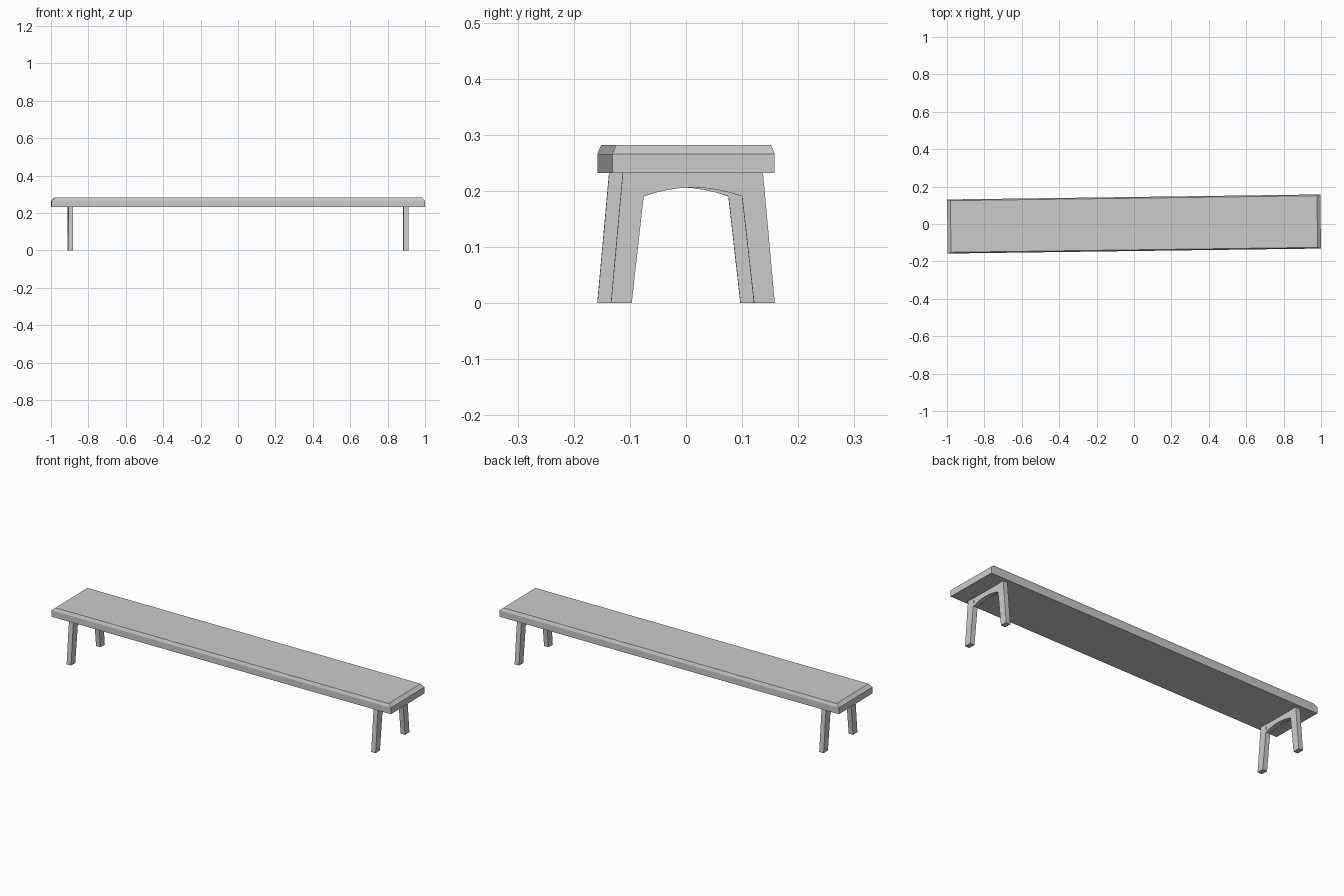
import bpy, bmesh, math
from mathutils import Matrix

if "Cube" in bpy.data.objects:
    bpy.data.objects.remove(bpy.data.objects["Cube"])

TURN = Matrix.Rotation(0.0135, 4, 'Z')  # bench stands very slightly turned


def make_object(name, bm):
    bmesh.ops.recalc_face_normals(bm, faces=bm.faces)
    bm.transform(TURN)
    mesh = bpy.data.meshes.new(name)
    bm.to_mesh(mesh)
    bm.free()
    obj = bpy.data.objects.new(name, mesh)
    bpy.context.collection.objects.link(obj)
    return obj


def extrude_profile(name, points, x, thickness):
    """Extrude a (y, z) outline along x, centred on x."""
    bm = bmesh.new()
    face = bm.faces.new([bm.verts.new((x - thickness / 2, y, z)) for y, z in points])
    new = bmesh.ops.extrude_face_region(bm, geom=[face])["geom"]
    verts = [v for v in new if isinstance(v, bmesh.types.BMVert)]
    bmesh.ops.translate(bm, verts=verts, vec=(thickness, 0, 0))
    return make_object(name, bm)


# Seat: plank with a chamfered top rim
bm = bmesh.new()
rings = []
for hx, hy, z in [(0.998, 0.1445, 0.232), (0.998, 0.1445, 0.266), (0.98, 0.138, 0.282)]:
    rings.append([bm.verts.new((sx * hx, sy * hy, z))
                  for sx, sy in [(-1, -1), (1, -1), (1, 1), (-1, 1)]])
for low, high in zip(rings, rings[1:]):
    for i in range(4):
        j = (i + 1) % 4
        bm.faces.new((low[i], low[j], high[j], high[i]))
bm.faces.new(rings[0][::-1])
bm.faces.new(rings[-1])
make_object("seat", bm)

for side, x in (("left", -0.896), ("right", 0.896)):
    # Splayed legs, tapering inward toward the seat
    for end, s in (("front", -1), ("back", 1)):
        leg = [(s * 0.146, 0), (s * 0.109, 0), (s * 0.083, 0.232), (s * 0.125, 0.232)]
        extrude_profile(f"{end}_{side}_leg", leg, x, 0.026)

    # Arched apron joining the two legs
    half, rise, base = 0.088, 0.016, 0.190
    radius = (half ** 2 + rise ** 2) / (2 * rise)
    sweep = math.asin(half / radius)
    arch = []
    for i in range(9):
        a = -sweep + 2 * sweep * i / 8
        arch.append((radius * math.sin(a), base + rise - radius * (1 - math.cos(a))))
    extrude_profile(f"{side}_apron", arch + [(half, 0.232), (-half, 0.232)], x, 0.023)
